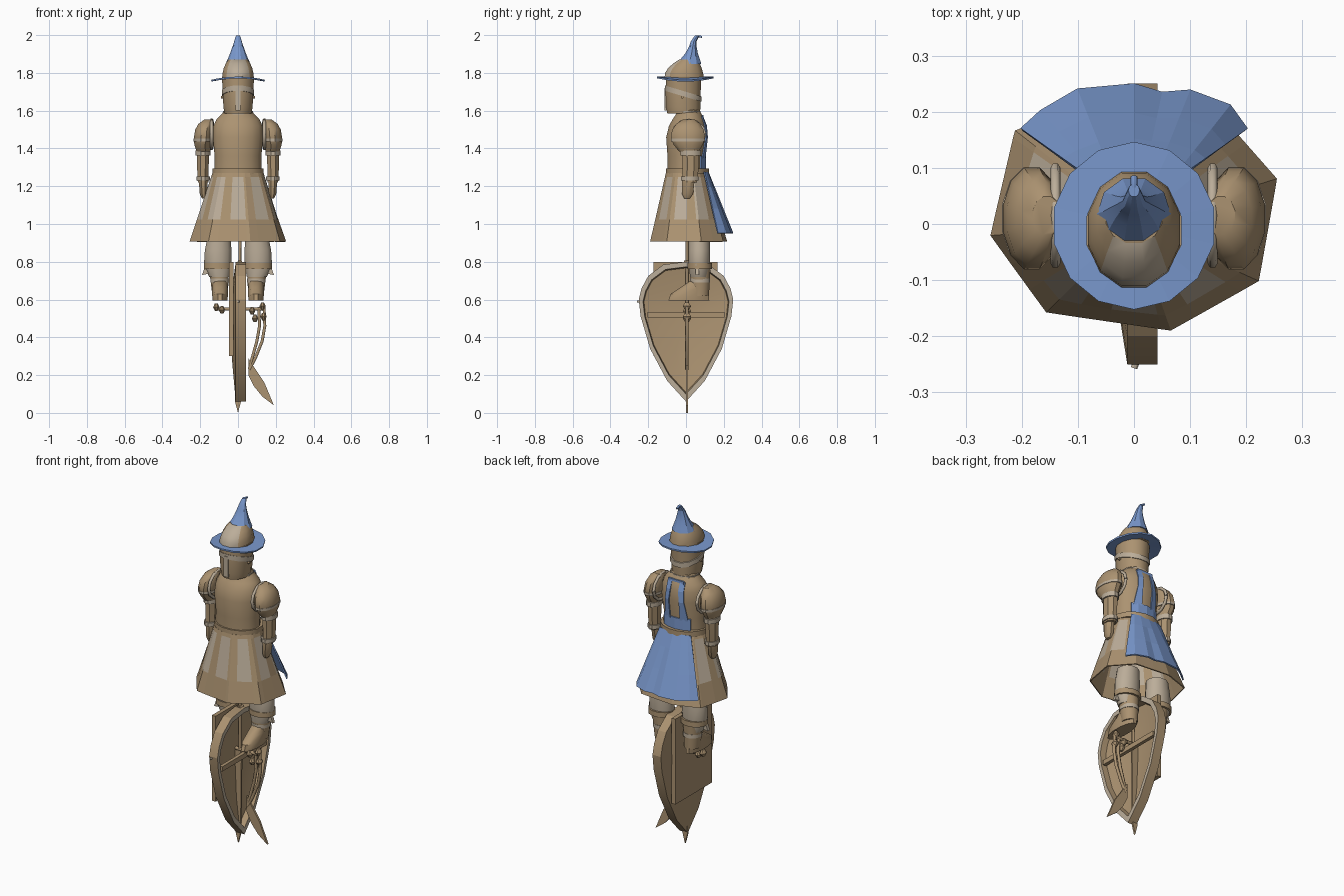
import bpy, bmesh
from math import pi, cos, sin, atan2, degrees, radians
from mathutils import Vector

cube = bpy.data.objects.get("Cube")
if cube:
    bpy.data.objects.remove(cube, do_unlink=True)


def material(name, rgb):
    m = bpy.data.materials.new(name)
    m.use_nodes = True
    m.diffuse_color = (*rgb, 1)
    m.node_tree.nodes["Principled BSDF"].inputs["Base Color"].default_value = (*rgb, 1)
    return m


MATS = [material("tan", (0.41, 0.29, 0.165)),
        material("pale_stone", (0.50, 0.42, 0.32)),
        material("blue_cloth", (0.19, 0.31, 0.60))]
TAN, PALE, BLUE = range(3)


def mesh(name, verts, faces, mat=TAN, rule=None, thick=0, angle=35):
    """Make an object; rule(face centre) may pick a material per face."""
    me = bpy.data.meshes.new(name)
    me.from_pydata(verts, [], faces)
    bm = bmesh.new()
    bm.from_mesh(me)
    bmesh.ops.remove_doubles(bm, verts=bm.verts, dist=0.0002)
    bmesh.ops.recalc_face_normals(bm, faces=bm.faces)
    bm.to_mesh(me)
    bm.free()
    ob = bpy.data.objects.new(name, me)
    bpy.context.collection.objects.link(ob)
    for m in MATS:
        me.materials.append(m)
    for p in me.polygons:
        p.material_index = rule(p.center) if rule else mat
    if thick:
        mod = ob.modifiers.new("thickness", "SOLIDIFY")
        mod.thickness, mod.offset = thick, 0
    elif angle:
        bpy.ops.object.select_all(action="DESELECT")
        ob.select_set(True)
        bpy.context.view_layer.objects.active = ob
        bpy.ops.object.shade_smooth_by_angle(angle=radians(angle))
    return ob


def bridge(rows, n, closed=True):
    last = n if closed else n - 1
    return [(r * n + i, r * n + (i + 1) % n, (r + 1) * n + (i + 1) % n, (r + 1) * n + i)
            for r in range(rows - 1) for i in range(last)]


def loft(name, rings, n=12, tilt=0, **kw):
    """Skin elliptical rings (x, y, z, rx, ry), capped at both ends."""
    verts = []
    for x, y, z, rx, ry in rings:
        for i in range(n):
            a = 2 * pi * (i + 0.5) / n - pi / 2
            verts.append((x + rx * cos(a), y + ry * sin(a), z + tilt * ry * sin(a)))
    faces = bridge(len(rings), n) + [tuple(range(n)), tuple(range(len(verts) - n, len(verts)))]
    return mesh(name, verts, faces, **kw)


def band(name, x, y, z, rx, ry, h, mat=PALE, **kw):
    return loft(name, [(x, y, z - h / 2, rx, ry), (x, y, z + h / 2, rx, ry)], mat=mat, **kw)


def box(name, c, s, mat=TAN):
    verts = [(c[0] + i * s[0] / 2, c[1] + j * s[1] / 2, c[2] + k * s[2] / 2)
             for k in (-1, 1) for i, j in ((-1, -1), (1, -1), (1, 1), (-1, 1))]
    return mesh(name, verts, bridge(2, 4) + [(0, 1, 2, 3), (4, 5, 6, 7)], mat, angle=0)


def plate_xz(name, pts, y, t, mat=TAN):
    return mesh(name, [(x, y, z) for x, z in pts], [tuple(range(len(pts)))], mat, thick=t)


def rod(name, pts, r, mat=TAN):
    cu = bpy.data.curves.new(name, "CURVE")
    cu.dimensions, cu.bevel_depth, cu.bevel_resolution, cu.use_fill_caps = "3D", r, 1, True
    sp = cu.splines.new("POLY")
    sp.points.add(len(pts) - 1)
    for p, q in zip(sp.points, pts):
        p.co = (*q, 1)
    ob = bpy.data.objects.new(name, cu)
    bpy.context.collection.objects.link(ob)
    cu.materials.append(MATS[mat])
    return ob


# Torso, collar and belt
loft("torso", [(0, 0, 1.27, .128, .1), (0, 0, 1.36, .126, .1), (0, .003, 1.46, .136, .11),
               (0, .008, 1.52, .132, .1), (0, .013, 1.555, .115, .085), (0, .015, 1.58, .09, .07),
               (0, .01, 1.61, .065, .06)], n=16)
band("collar", 0, .012, 1.588, .082, .068, .018)
band("belt", 0, .008, 1.28, .138, .117, .03, mat=TAN, n=16)

# Skirt: elliptical waist flaring to an uneven eight-sided hem, pale stripes
HEM = [Vector(p) for p in ((.252, .08), (.15, .195), (-.06, .215), (-.21, .165),
                           (-.253, -.02), (-.155, -.155), (.065, -.187), (.22, -.1))]


def hem_point(d):
    for a, b in zip(HEM, HEM[1:] + HEM[:1]):
        e = b - a
        t, u = a.cross(e) / d.cross(e), a.cross(d) / d.cross(e)
        if t > 0 and -1e-4 <= u <= 1.0001:
            return d * t


angles = [40 * i + s * 12 for i in range(9) for s in (-1, 1)]
angles += [degrees(atan2(p.y, p.x / 1.25)) + 90 for p in HEM]
angles = sorted(a % 360 for a in angles)
skirt = []
for t in (0, .06, .68, 1):
    for a in angles:
        d = Vector((1.25 * sin(radians(a)), -cos(radians(a))))
        p = (d * .106).lerp(hem_point(d), t)
        skirt.append((p.x, p.y, 1.27 - .363 * t))


def stripe(c):
    a = degrees(atan2(c.x / 1.25, -c.y))
    return PALE if 1.0 < c.z < 1.2 and abs((a + 20) % 40 - 20) < 11 else TAN


mesh("skirt", skirt, bridge(4, len(angles)), rule=stripe, thick=.006)

# Cape over the back of the skirt, with strips up the back
EDGE = [(-.2, .168), (-.165, .2), (-.1, .238), (0, .247), (.05, .232), (.1, .236), (.17, .21), (.2, .168)]
cape = []
for t in (0, .25, .6, 1):
    for x, y in EDGE:
        y0 = .116 - .5 * x * x
        cape.append((x * (.5 + .5 * t), y0 + (y - y0) * t, 1.275 - .325 * t))
mesh("cape", cape, bridge(4, len(EDGE), False), BLUE, thick=.008)
PANEL = [(-.085, .078), (-.05, .095), (0, .103), (.05, .095), (.085, .078)]
mesh("back_panel", [(x, y, z) for z in (1.285, 1.36) for x, y in PANEL],
     bridge(2, len(PANEL), False), BLUE, thick=.008)
for s in (-1, 1):
    mesh("back_strip", [(s * .03, .101, 1.35), (s * .075, .086, 1.35), (s * .06, .105, 1.46),
                        (s * .055, .1, 1.52), (s * .055, .084, 1.57), (s * .025, .088, 1.57),
                        (s * .025, .108, 1.52), (s * .032, .113, 1.46)],
         [(0, 1, 2, 7), (7, 2, 3, 6), (6, 3, 4, 5)], BLUE, thick=.006)
box("back_strip_top", (0, .088, 1.567), (.1, .009, .018), BLUE)

# Helmet with sloping band and face bar
loft("helmet", [(0, -.012, 1.585, .074, .09), (0, -.015, 1.62, .08, .094),
                (0, -.015, 1.7, .084, .096), (0, -.012, 1.78, .088, .096)])
band("helmet_band", 0, -.014, 1.69, .089, .1, .028, tilt=-.3)
box("nose_bar", (0, -.109, 1.66), (.028, .01, .12), PALE)
for s in (-1, 1):
    rod("visor_pivot", [(s * .075, -.02, 1.672), (s * .091, -.02, 1.672)], .008)
loft("crown", [(0, -.01, 1.77, .086, .108), (0, -.01, 1.8, .084, .104), (0, -.006, 1.825, .078, .092),
               (0, .003, 1.85, .067, .073), (0, .014, 1.872, .052, .05)],
     rule=lambda c: PALE if c.y < -.03 and abs(c.x) < .048 and c.z < 1.865 else TAN)

# Pointed hat curling back at the tip
brim = [(r * sin(a), -.003 + r * 1.03 * cos(a), 1.776 - .018 * (r * sin(a) / .145) ** 2)
        for r in (.075, .145) for a in (2 * pi * i / 14 for i in range(14))]
mesh("hat_brim", brim, bridge(2, 14), BLUE, thick=.009)
loft("hat_cone", [(0, .018, 1.848, .066, .066), (0, .022, 1.872, .055, .054), (0, .03, 1.905, .041, .034),
                  (0, .036, 1.94, .029, .021), (0, .041, 1.967, .02, .016), (0, .052, 1.986, .015, .014),
                  (0, .06, 1.998, .01, .012)], n=10, mat=BLUE, angle=20)
rod("hat_tip", [(0, .05, 1.986), (0, .068, 1.994), (0, .085, 1.99)], .006, BLUE)

# Arms and legs, one pass per side
for s in (-1, 1):
    loft("pauldron", [(s * .183, .015, 1.385, .038, .055), (s * .186, .012, 1.42, .047, .08),
                      (s * .182, .01, 1.46, .053, .094), (s * .178, .01, 1.5, .05, .086),
                      (s * .168, .012, 1.53, .043, .066), (s * .155, .015, 1.552, .026, .035)])
    band("pauldron_trim", s * .183, .011, 1.445, .054, .093, .014)
    rod("shoulder_trim", [(s * .14, .015 + .085 * cos(a), 1.475 + .075 * sin(a))
                          for a in (2 * pi * i / 12 for i in range(13))], .009, PALE)
    loft("arm", [(s * .185, .02, 1.22, .03, .042), (s * .186, .025, 1.3, .033, .046),
                 (s * .185, .025, 1.4, .036, .05)], n=8)
    band("elbow_band", s * .186, .025, 1.375, .041, .055, .026)
    band("cuff", s * .184, .02, 1.24, .037, .049, .022)
    loft("hand", [(s * .18, .005, 1.135, .012, .016), (s * .182, .008, 1.16, .022, .032),
                  (s * .184, .012, 1.23, .026, .036)], n=8)
    loft("thigh", [(s * .1, .07, .72, .055, .05), (s * .108, .07, .78, .075, .058),
                   (s * .105, .07, .86, .073, .06), (s * .1, .07, .94, .062, .058)], mat=PALE)
    loft("shin", [(s * .095, .075, .62, .042, .048), (s * .1, .075, .76, .055, .056)])
    band("knee_band", s * .106, .073, .778, .077, .066, .03, mat=TAN)
    band("ankle_band", s * .097, .075, .7, .051, .055, .022)
    loft("boot", [(s * .095, .015, .595, .04, .112), (s * .095, .02, .63, .044, .105),
                  (s * .095, .045, .665, .042, .075), (s * .095, .07, .7, .04, .048)])
    mesh("knee_wing", [(s * .16, .06, .82), (s * .19, .06, .73), (s * .14, .06, .74)],
         [(0, 1, 2)], PALE, thick=.02)

# Hollow kite shield, bulging to one side, with a pale rim
HALF = [(0, .8), (.12, .785), (.2, .725), (.235, .66), (.25, .6), (.24, .51), (.19, .34), (.1, .17)]
outline = HALF + [(0, .06)] + [(-y, z) for y, z in HALF[:0:-1]]
ROWS = [(.01, -.042), (.55, -.03), (1, -.012), (1, .042), (.91, .042), (.89, .008), (.55, -.01), (.01, -.02)]
shield = [(x, y * f, .5 + (z - .5) * f) for f, x in ROWS for y, z in outline]
N = len(outline)
ob = mesh("shield", shield, bridge(len(ROWS), N) + [tuple(range(N)), tuple(range(7 * N, 8 * N))], angle=20)
for p in ob.data.polygons:
    p.material_index = PALE if 3 * N <= p.index < 4 * N else TAN
rod("shield_spike", [(.008, -.235, .59), (0, -.257, .59)], .006, PALE)
box("shield_strap", (.032, 0, .52), (.02, .41, .028))
box("backing_board", (-.036, -.003, .55), (.024, .34, .5))

# Sword hanging along the shield, with crossguard
plate_xz("sword_blade", [(0, 0), (.016, .06), (.022, .55), (-.022, .55), (-.016, .06)], .005, .01)
rod("sword_grip", [(.01, .005, .53), (.01, .005, .93)], .008)
rod("pommel", [(.01, -.01, .79), (.01, .02, .79)], .018)
rod("crossguard", [(-.11, .005, .55), (.14, .005, .55)], .01)
for x, z in ((-.115, .56), (-.085, .545), (.075, .54), (.13, .565), (.135, .51), (.09, .5)):
    loft("guard_knob", [(x, .005, z - .02, .008, .01), (x, .005, z, .018, .024),
                        (x, .005, z + .02, .008, .01)], n=8)

# Curved side weapon: bowed rods ending in a sweeping blade
for dx in (0, .028):
    rod("bowed_rod", [(.11 + dx, .005, .56), (.114 + dx, .005, .46), (.1 + dx, .005, .38),
                      (.075 + dx * .6, .005, .29), (.06, .005, .23)], .009)
plate_xz("sweeping_blade", [(.055, .29), (.09, .235), (.14, .16), (.19, .04), (.13, .085), (.085, .14), (.055, .2)],
         .005, .012)
